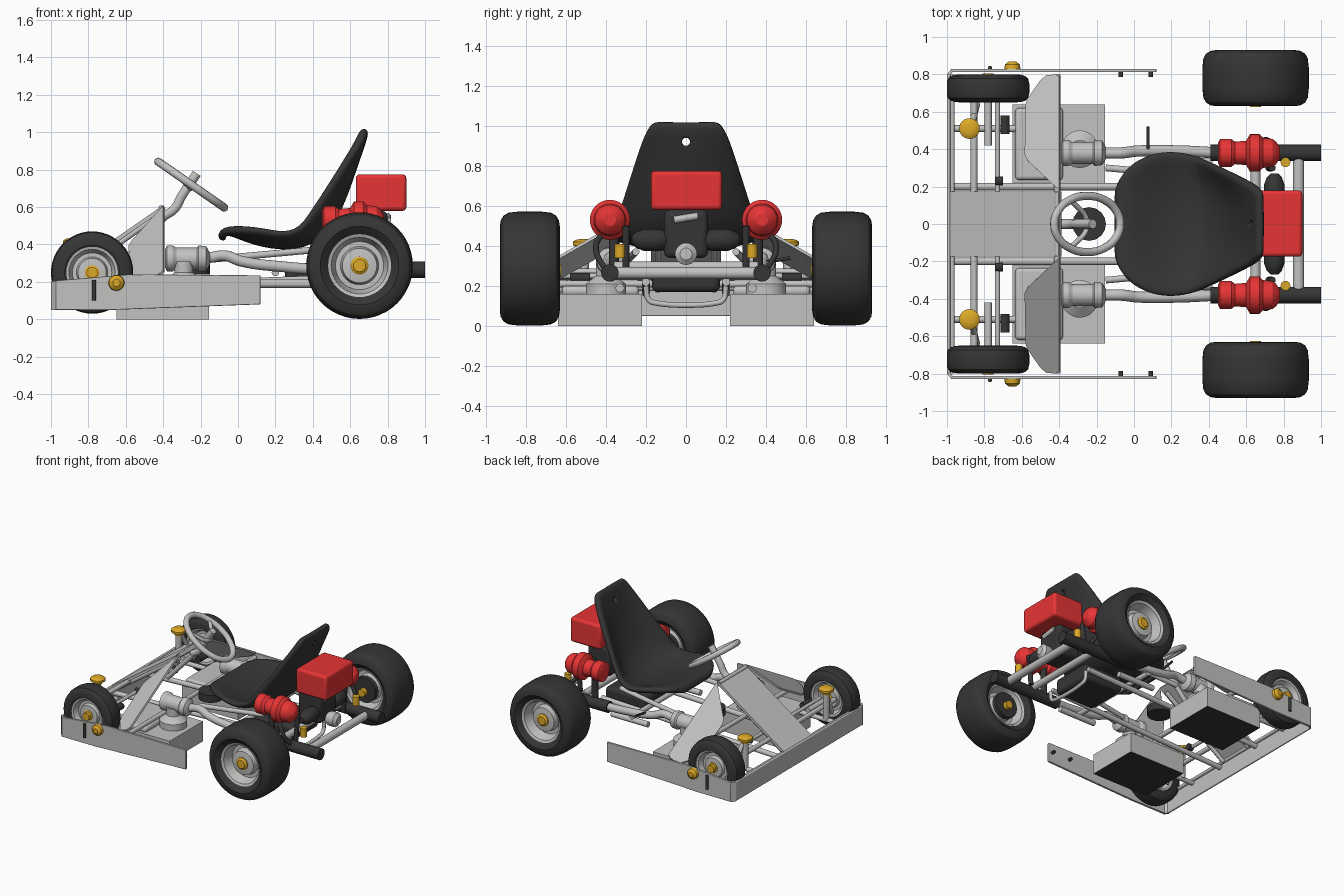
import bpy, bmesh, math
from mathutils import Vector, Matrix

if "Cube" in bpy.data.objects:
    bpy.data.objects.remove(bpy.data.objects["Cube"])


def material(name, rgb):
    m = bpy.data.materials.new(name)
    m.use_nodes = True
    m.diffuse_color = (*rgb, 1)
    m.node_tree.nodes["Principled BSDF"].inputs["Base Color"].default_value = (*rgb, 1)
    return m


GREY = material("light grey metal", (0.54, 0.54, 0.53))
DARK = material("dark rubber", (0.036, 0.036, 0.036))
RED = material("red paint", (0.8, 0.035, 0.035))
YELLOW = material("yellow plastic", (0.72, 0.4, 0.02))


def finish(name, bm, mat, bevel=0):
    bmesh.ops.recalc_face_normals(bm, faces=bm.faces)
    mesh = bpy.data.meshes.new(name)
    bm.to_mesh(mesh)
    bm.free()
    ob = bpy.data.objects.new(name, mesh)
    bpy.context.collection.objects.link(ob)
    mesh.materials.append(mat)
    if bevel:
        mod = ob.modifiers.new("Bevel", "BEVEL")
        mod.width, mod.segments = bevel, 3
    bpy.ops.object.select_all(action="DESELECT")
    ob.select_set(True)
    bpy.context.view_layer.objects.active = ob
    bpy.ops.object.shade_smooth_by_angle()
    return ob


def box(name, lo, hi, mat, bevel=0.01):
    lo, hi = Vector(lo), Vector(hi)
    bm = bmesh.new()
    bmesh.ops.create_cube(bm, size=1, matrix=Matrix.Translation((lo + hi) / 2)
                          @ Matrix.Diagonal((*(hi - lo), 1)))
    return finish(name, bm, mat, bevel)


def lathe(name, profile, place, axis, mat, closed=False, n=40):
    """Turn (distance along axis, radius) points about an axis."""
    q = Vector((0, 0, 1)).rotation_difference(Vector(axis))
    bm = bmesh.new()
    rings = []
    for t, r in profile:
        rings.append([bm.verts.new(Vector(place) + q @ Vector(
            (r * math.cos(math.tau * k / n), r * math.sin(math.tau * k / n), t)))
            for k in range(n)])
    pairs = list(zip(rings, rings[1:]))
    if closed:
        pairs.append((rings[-1], rings[0]))
    else:
        bm.faces.new(rings[0])
        bm.faces.new(rings[-1])
    for a, b in pairs:
        for k in range(n):
            bm.faces.new((a[k], a[k - 1], b[k - 1], b[k]))
    return finish(name, bm, mat)


def rod(name, a, b, r, mat):
    d = Vector(b) - Vector(a)
    return lathe(name, [(0, r), (d.length, r)], a, d.normalized(), mat, n=16)


def tube(name, pts, r, mat, cyclic=False):
    cu = bpy.data.curves.new(name, "CURVE")
    cu.dimensions = "3D"
    cu.bevel_depth, cu.bevel_resolution, cu.use_fill_caps = r, 3, True
    sp = cu.splines.new("BEZIER")
    sp.bezier_points.add(len(pts) - 1)
    for p, co in zip(sp.bezier_points, pts):
        p.co = co
        p.handle_left_type = p.handle_right_type = "AUTO"
    sp.use_cyclic_u = cyclic
    cu.materials.append(mat)
    ob = bpy.data.objects.new(name, cu)
    bpy.context.collection.objects.link(ob)


def plate(name, pts, push, mat, bevel=0):
    """Extrude a flat outline by a vector."""
    bm = bmesh.new()
    f = bm.faces.new([bm.verts.new(p) for p in pts])
    ext = bmesh.ops.extrude_face_region(bm, geom=[f], use_keep_orig=True)
    bmesh.ops.translate(bm, vec=push, verts=[v for v in ext["geom"] if isinstance(v, bmesh.types.BMVert)])
    return finish(name, bm, mat, bevel)


def wheel(name, x, y, z, R, rim, half):
    """Tyre, dished rim and hub cap; half is half the tyre width."""
    side = [(half * 0.72, rim * 0.97), (half * 0.9, rim + 0.025), (half, R - 0.075), (half * 0.97, R - 0.045),
            (half * 0.87, R - 0.02), (half * 0.7, R - 0.006), (half * 0.35, R)]
    tyre = side + [(-t, r) for t, r in reversed(side)]
    lathe(name + "_tyre", tyre, (x, y, z), (0, 1, 0), DARK, True, 48)
    dish = [(half * 0.62, rim * 0.35), (half * 0.58, rim * 0.56), (half * 0.25, rim * 0.62),
            (half * 0.25, rim * 0.78), (half * 0.75, rim * 0.92), (half * 0.8, rim * 1.02)]
    prof = dish + [(-t, r) for t, r in reversed(dish)]
    lathe(name + "_rim", prof, (x, y, z), (0, 1, 0), GREY)
    c = half * 0.75
    lathe(name + "_hub_cap", [(-c, rim * 0.2), (-c * 0.9, rim * 0.29), (c * 0.9, rim * 0.29),
                              (c, rim * 0.2)], (x, y, z), (0, 1, 0), YELLOW, n=20)


# Bumper, nose plate and cross tubes
box("front_bumper", (-1, -0.8, 0.05), (-0.982, 0.8, 0.205), GREY, 0.006)
rod("bumper_tube", (-0.972, -0.8, 0.19), (-0.972, 0.8, 0.19), 0.013, GREY)
plate("nose_plate", [(-0.985, -0.175, 0.205), (-0.985, 0.175, 0.205), (-0.4, 0.175, 0.61),
                     (-0.4, -0.175, 0.61)], (0.012, 0, -0.017), GREY)
rod("nose_plate_bar", (-0.41, -0.17, 0.595), (-0.41, 0.17, 0.595), 0.015, GREY)
rod("front_cross_tube", (-0.855, -0.65, 0.27), (-0.855, 0.65, 0.27), 0.018, GREY)
rod("steering_tie_rod", (-0.73, -0.65, 0.25), (-0.73, 0.65, 0.25), 0.014, GREY)
rod("middle_cross_tube", (-0.41, -0.8, 0.21), (-0.41, 0.8, 0.21), 0.018, GREY)
rod("rear_axle", (0.65, -0.36, 0.295), (0.65, 0.36, 0.295), 0.027, GREY)
rod("rear_cross_tube", (0.88, -0.38, 0.265), (0.88, 0.38, 0.265), 0.03, GREY)
rod("seat_cross_tube", (0.2, -0.4, 0.25), (0.2, 0.4, 0.25), 0.02, GREY)

for s, tag in ((1, "left"), (-1, "right")):
    wheel("rear_wheel_" + tag, 0.65, s * 0.78, 0.287, 0.285, 0.165, 0.15)
    wheel("front_wheel_" + tag, -0.78, s * 0.725, 0.25, 0.22, 0.135, 0.075)
    rod("front_wheel_nut_" + tag, (-0.78, s * 0.78, 0.25), (-0.78, s * 0.805, 0.25), 0.03, YELLOW)
    rod("rear_hub_disc_" + tag, (0.65, s * 0.66, 0.287), (0.65, s * 0.7, 0.287), 0.1, DARK)
    rod("rear_hub_nut_" + tag, (0.65, s * 0.625, 0.275), (0.65, s * 0.67, 0.275), 0.03, YELLOW)

    # Side guard with bevelled front corner, marker and bracket
    guard = [(-0.975, 0.05), (-0.975, 0.207), (-0.58, 0.24), (0.12, 0.235), (0.12, 0.08), (-0.68, 0.05)]
    plate("side_guard_" + tag, [(x, s * 0.812, z) for x, z in guard], (0, s * 0.018, 0), GREY, 0.004)
    corner = [(-1, 0.8), (-0.976, 0.83), (-0.97, 0.812), (-0.982, 0.795)]
    plate("guard_corner_" + tag, [(x, s * y, 0.05) for x, y in corner], (0, 0, 0.156), GREY)
    lathe("side_marker_" + tag, [(0, 0.043), (0.025, 0.04), (0.04, 0.02)],
          (-0.65, s * 0.828, 0.195), (0, s, 0), YELLOW, n=20)
    rod("guard_pin_" + tag, (-0.77, s * 0.835, 0.1), (-0.77, s * 0.835, 0.21), 0.011, DARK)
    for x in (-0.07, 0.09):
        rod("guard_bolt_" + tag, (x, s * 0.785, 0.16), (x, s * 0.815, 0.16), 0.012, DARK)

    # Leaning deflector behind the front wheel
    plan = [(-0.4, 0.18), (-0.4, 0.79), (-0.42, 0.8), (-0.47, 0.795), (-0.5, 0.77), (-0.57, 0.67),
            (-0.58, 0.64), (-0.585, 0.37), (-0.57, 0.34)]
    plate("deflector_" + tag, [(x, s * y, 0.61 - 0.57 * (y - 0.18) + 0.58 * (x + 0.4))
                               for x, y in plan], (0.006, -s * 0.006, -0.012), GREY)

    # Side tank with dark underside and raised lid
    tank = box("side_tank_" + tag, (-0.65, min(s * 0.22, s * 0.64), 0),
               (-0.155, max(s * 0.22, s * 0.64), 0.16), GREY, 0)
    tank.data.materials.append(DARK)
    for face in tank.data.polygons:
        face.material_index = int(face.normal.z < -0.5)
    box("tank_lid_" + tag, (-0.635, min(s * 0.235, s * 0.62), 0.15),
        (-0.38, max(s * 0.235, s * 0.62), 0.2), GREY, 0.02)
    lathe("pump_base_" + tag, [(0, 0.1), (0.06, 0.1), (0.1, 0.05), (0.16, 0.05)],
          (-0.29, s * 0.4, 0.15), (0, 0, 1), GREY)
    lathe("pump_body_" + tag, [(0, 0.05), (0.01, 0.07), (0.04, 0.07), (0.06, 0.058), (0.17, 0.058),
                               (0.18, 0.07), (0.22, 0.065), (0.24, 0.03)],
          (-0.39, s * 0.38, 0.325), (1, 0, 0), GREY)

    # Suspension post with cap
    rod("front_post_" + tag, (-0.88, s * 0.51, 0.17), (-0.88, s * 0.51, 0.39), 0.025, GREY)
    lathe("post_cap_" + tag, [(-0.03, 0.03), (-0.01, 0.035), (-0.005, 0.055), (0.012, 0.055), (0.022, 0.042),
                              (0.026, 0.02)], (-0.88, s * 0.51, 0.408), (0, 0, 1), YELLOW, n=24)
    rod("front_strut_" + tag, (-0.84, s * 0.64, 0.17), (-0.87, s * 0.52, 0.38), 0.017, GREY)
    rod("stub_axle_" + tag, (-0.78, s * 0.42, 0.25), (-0.78, s * 0.74, 0.25), 0.02, GREY)
    rod("stub_joint_" + tag, (-0.69, s * 0.48, 0.24), (-0.69, s * 0.58, 0.24), 0.025, DARK)
    rod("front_rail_" + tag, (-0.98, s * 0.51, 0.17), (-0.6, s * 0.51, 0.17), 0.018, GREY)
    rod("nose_rail_" + tag, (-0.96, s * 0.14, 0.18), (-0.42, s * 0.14, 0.56), 0.016, GREY)
    rod("track_rod_" + tag, (-0.74, s * 0.23, 0.25), (-0.7, s * 0.23, 0.25), 0.025, DARK)

    # Chassis rails
    tube("side_rail_" + tag, [(-0.15, s * 0.38, 0.33), (-0.07, s * 0.38, 0.34), (0.02, s * 0.39, 0.31),
                              (0.25, s * 0.39, 0.28), (0.45, s * 0.38, 0.265)], 0.03, GREY)
    rod("inner_rail_" + tag, (-0.98, s * 0.2, 0.165), (0.6, s * 0.2, 0.22), 0.02, GREY)
    rod("seat_rail_" + tag, (-0.15, s * 0.3, 0.32), (0.4, s * 0.25, 0.37), 0.018, GREY)
    rod("low_rail_" + tag, (0.1, s * 0.33, 0.19), (0.42, s * 0.33, 0.19), 0.022, GREY)

    # Tail pipe, engine cylinder and its hose
    rod("tail_pipe_" + tag, (0.41, s * 0.38, 0.265), (1, s * 0.38, 0.265), 0.044, DARK)
    lathe("engine_cylinder_" + tag, [(0, 0.055), (0.01, 0.075), (0.07, 0.075), (0.09, 0.06), (0.15, 0.065),
                                     (0.17, 0.1), (0.22, 0.1), (0.24, 0.08), (0.29, 0.075),
                                     (0.31, 0.06), (0.33, 0.03)],
          (0.45, s * 0.38, 0.53), (1, 0, 0), RED)
    tube("engine_hose_" + tag, [(0.66, s * 0.42, 0.46), (0.7, s * 0.45, 0.4), (0.74, s * 0.42, 0.31),
                                (0.76, s * 0.38, 0.27)], 0.015, DARK)
    rod("engine_mount_" + tag, (0.55, s * 0.36, 0.27), (0.55, s * 0.36, 0.5), 0.025, DARK)
    rod("rear_stay_" + tag, (0.72, s * 0.3, 0.27), (0.74, s * 0.3, 0.5), 0.018, DARK)
    rod("rear_marker_" + tag, (0.81, s * 0.33, 0.34), (0.81, s * 0.33, 0.41), 0.026, YELLOW)
    lathe("carburettor_" + tag, [(-0.1, 0.02), (-0.08, 0.04), (-0.04, 0.055), (0.04, 0.055), (0.08, 0.04),
                                 (0.1, 0.02)], (0.75, s * 0.17, 0.43), (0, 1, 0), DARK, n=24)

# Rear engine
box("engine_block", (0.6, -0.11, 0.34), (0.8, 0.11, 0.58), DARK, 0.03)
box("engine_cover", (0.63, -0.175, 0.58), (0.9, 0.18, 0.775), RED, 0.02)
box("under_seat_case", (0.25, -0.17, 0.17), (0.6, 0.17, 0.3), DARK, 0.03)
lathe("engine_outlet", [(0, 0.035), (0.04, 0.055), (0.09, 0.055), (0.11, 0.03)],
      (0.78, 0, 0.36), (1, 0, 0), GREY, n=24)
rod("engine_link", (0.8, -0.06, 0.53), (0.8, 0.06, 0.55), 0.018, GREY)
tube("rear_guard_loop", [(0.62, s * y, z) for s, y, z in (
    (-1, 0.2, 0.2), (-1, 0.185, 0.13), (-1, 0.15, 0.115), (1, 0.15, 0.115), (1, 0.185, 0.13),
    (1, 0.2, 0.2))], 0.014, GREY)
rod("brake_lever", (0.075, 0.4, 0.32), (0.075, 0.52, 0.34), 0.009, DARK)

# Steering column and oval wheel
rod("steering_column", (-0.62, 0, 0.3), (-0.35, 0, 0.59), 0.018, GREY)
tube("steering_shaft", [(-0.4, 0, 0.55), (-0.34, 0, 0.59), (-0.3, 0, 0.66), (-0.22, 0, 0.78)], 0.026, GREY)
centre, along = Vector((-0.25, 0, 0.72)), Vector((0.82, 0, -0.57))
ring = [centre + along * 0.215 * math.cos(a) + Vector((0, 0.15 * math.sin(a), 0))
        for a in (math.tau * k / 12 for k in range(12))]
tube("steering_wheel", ring, 0.022, GREY, True)
tube("steering_spokes", [ring[4], centre + Vector((0, 0, -0.02)), ring[8]], 0.014, GREY)
rod("pedal_drum", (-0.24, 0, 0.24), (-0.24, 0, 0.3), 0.09, DARK)

# Bucket seat: x, z, half width, edge rise
stations = [(-0.085, 0.42, 0.17, 0), (-0.085, 0.47, 0.24, 0), (-0.02, 0.465, 0.33, 0.02),
            (0.1, 0.415, 0.39, 0.07), (0.25, 0.39, 0.39, 0.06), (0.38, 0.41, 0.36, 0.09),
            (0.485, 0.5, 0.335, 0.12), (0.555, 0.64, 0.3, 0.1), (0.615, 0.82, 0.25, 0.05),
            (0.66, 0.95, 0.21, 0.01), (0.68, 1.02, 0.17, 0)]
bm = bmesh.new()
rows = []
for i, (x, z, w, rise) in enumerate(stations):
    a, b = stations[max(i - 1, 0)], stations[min(i + 1, len(stations) - 1)]
    nrm = Vector((a[1] - b[1], 0, b[0] - a[0])).normalized()
    rows.append([bm.verts.new(Vector((x, w * u, z)) + nrm * rise * abs(u) ** 2.5)
                 for u in (k / 4 for k in range(-4, 5))])
for a, b in zip(rows, rows[1:]):
    for k in range(8):
        bm.faces.new((a[k], a[k + 1], b[k + 1], b[k]))
seat = finish("seat", bm, DARK)
thick = seat.modifiers.new("Solidify", "SOLIDIFY")
thick.thickness, thick.offset = 0.05, 0
smooth = seat.modifiers.new("Subdivision", "SUBSURF")
smooth.levels = smooth.render_levels = 2
cutter = rod("seat_hole_cutter", (0.5, 0, 0.92), (0.8, 0, 0.92), 0.02, DARK)
cutter.hide_render = True
cutter.hide_set(True)
hole = seat.modifiers.new("Hole", "BOOLEAN")
hole.operation, hole.object = "DIFFERENCE", cutter
